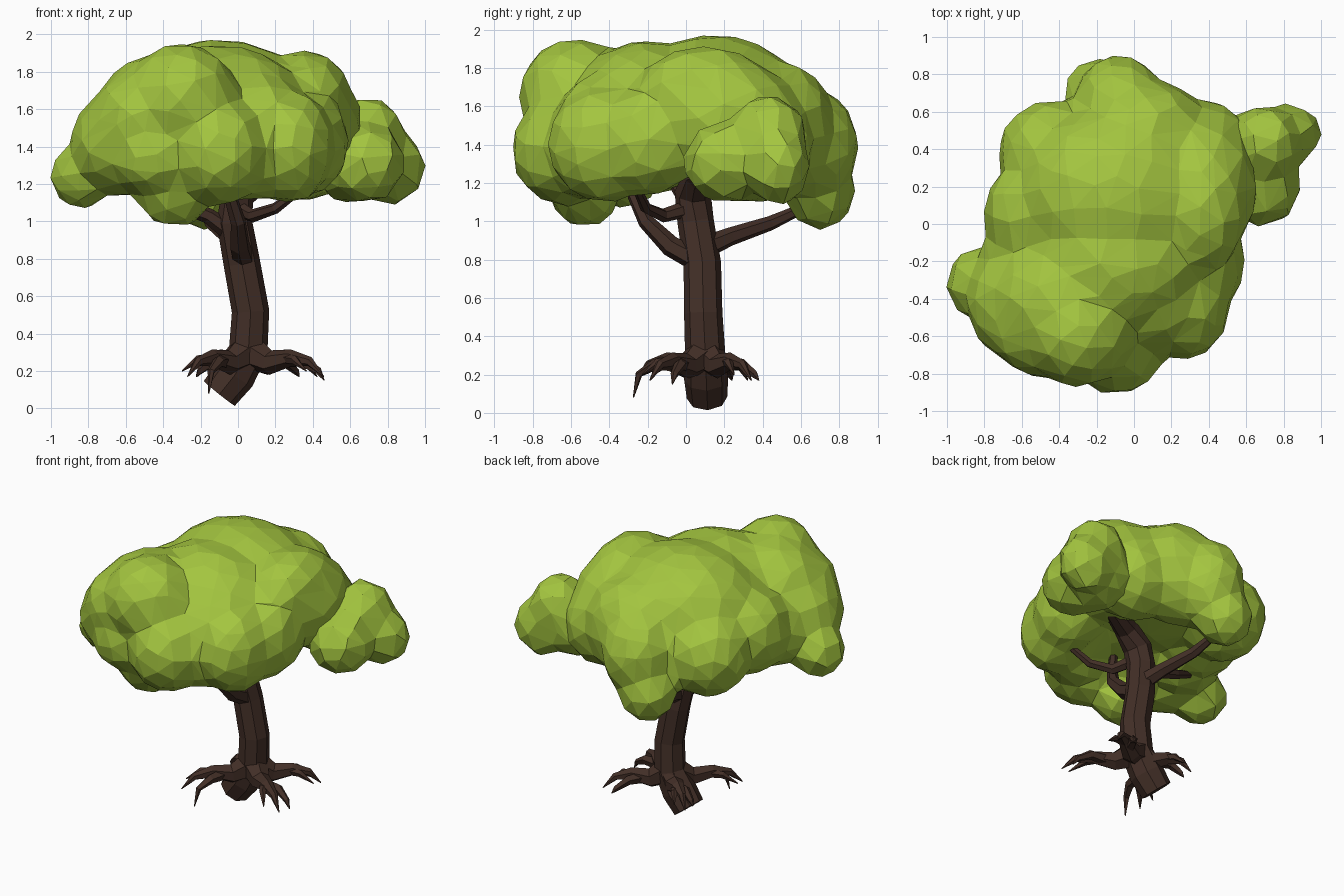
import bpy, bmesh, math, random
from mathutils import Vector, Matrix

if "Cube" in bpy.data.objects:
    bpy.data.objects.remove(bpy.data.objects["Cube"])

random.seed(4)


def material(name, rgb):
    m = bpy.data.materials.new(name)
    m.diffuse_color = (*rgb, 1)
    m.use_nodes = True
    m.node_tree.nodes["Principled BSDF"].inputs["Base Color"].default_value = m.diffuse_color
    return m


bark = material("bark", (0.055, 0.028, 0.02))
leaf = material("leaf", (0.37, 0.56, 0.05))


def add_object(name, bm, mat):
    bmesh.ops.recalc_face_normals(bm, faces=bm.faces)
    me = bpy.data.meshes.new(name)
    bm.to_mesh(me)
    bm.free()
    me.materials.append(mat)
    ob = bpy.data.objects.new(name, me)
    bpy.context.collection.objects.link(ob)
    return ob


def tube(bm, path, radii, sides, ref=(1, 0, 0)):
    """Faceted tapered limb along a path."""
    pts = [Vector(p) for p in path]
    ref = Vector(ref)
    rings = []
    for i, p in enumerate(pts):
        t = (pts[min(i + 1, len(pts) - 1)] - pts[max(i - 1, 0)]).normalized()
        u = (ref - t * ref.dot(t)).normalized()
        v = t.cross(u)
        ref = u
        rings.append([bm.verts.new(p + radii[i] * (u * math.cos(a) + v * math.sin(a)))
                      for a in (2 * math.pi * k / sides for k in range(sides))])
    for r0, r1 in zip(rings, rings[1:]):
        for k in range(sides):
            j = (k + 1) % sides
            bm.faces.new((r0[k], r0[j], r1[j], r1[k]))
    bm.faces.new(rings[0])
    bm.faces.new(rings[-1])


# Trunk with its bent, cut-off foot and the top bending to the right
bm = bmesh.new()
tube(bm, [(-.1, .11, .08), (-.02, .105, .18), (.055, .1, .31), (.067, .09, .52),
          (.02, .085, .78), (-.02, .05, 1.0), (0, .035, 1.15), (.13, .07, 1.24),
          (.5, .24, 1.3)],
     [.106, .115, .105, .1, .098, .095, .095, .08, .04], 8)
add_object("trunk", bm, bark)

# Branches
branches = {
    "front_branch": ([(.03, .05, .8), (.01, -.08, .87), (0, -.21, 1.0), (-.04, -.27, 1.13),
                      (-.08, -.3, 1.3)], [.06, .055, .042, .035, .025]),
    "front_right_branch": ([(0, .02, 1.07), (.08, -.12, 1.03), (.2, -.21, 1.07),
                            (.4, -.28, 1.22)], [.045, .036, .03, .018]),
    "back_branch": ([(.01, .09, .86), (-.05, .23, .92), (-.14, .44, .99),
                     (-.2, .68, 1.1)], [.06, .048, .038, .022]),
    "left_branch": ([(-.02, .05, .93), (-.16, .03, 1.03), (-.35, 0, 1.1),
                     (-.62, -.1, 1.24)], [.055, .042, .034, .02]),
}
for name, (path, radii) in branches.items():
    bm = bmesh.new()
    tube(bm, path, radii, 6, (0, 0, 1))
    add_object(name, bm, bark)

# Roots: one arched arm per corner, each splitting into pointed toes
# (tip x, tip y, height of the side toe)
tips = {"front_left_root": (-.28, -.25, .08), "front_right_root": (.45, -.2, .15),
        "back_right_root": (.43, .33, .17), "back_left_root": (-.21, .33, .17)}
for name, (tx, ty, toe) in tips.items():
    bm = bmesh.new()
    base = Vector((.055, .1, 0))
    d = Vector((tx, ty, 0)) - base
    side = Vector((-d.y, d.x, 0))

    def at(f, s, z):
        p = base + d * f + side * s
        return (p.x, p.y, z)

    tube(bm, [at(.05, 0, .3), at(.3, 0, .245), at(.58, 0, .27), at(.82, .02, .25),
              at(1, .03, .17)], [.095, .066, .045, .026, .003], 6, (0, 0, 1))
    tube(bm, [at(.4, 0, .25), at(.62, .14, .25), at(.8, .2, .2), at(.86, .22, toe)],
         [.042, .032, .02, .003], 5, (0, 0, 1))
    tube(bm, [at(.5, 0, .265), at(.7, -.1, .26), at(.9, -.15, .2)],
         [.034, .024, .003], 5, (0, 0, 1))
    add_object(name, bm, bark)


def foliage(name, blobs, ratio):
    """Ellipsoids fused into one lumpy shell and reduced to flat facets."""
    bm = bmesh.new()
    for c, r in blobs:
        turn = Matrix.Rotation(random.uniform(0, 6.28), 4, 'Z')
        ball = bmesh.ops.create_icosphere(bm, subdivisions=3, radius=1.0, matrix=turn)
        bmesh.ops.scale(bm, vec=Vector(r) + Vector((.015, .015, .015)), verts=ball["verts"])
        bmesh.ops.translate(bm, vec=c, verts=ball["verts"])
    ob = add_object(name, bm, leaf)
    fuse = ob.modifiers.new("fuse", 'REMESH')
    fuse.mode = 'VOXEL'
    fuse.voxel_size = 0.04
    soft = ob.modifiers.new("soften", 'SMOOTH')
    soft.factor, soft.iterations = 0.5, 6
    low = ob.modifiers.new("facets", 'DECIMATE')
    low.ratio = ratio


# Crown: one lumpy mass
foliage("crown", [
    # middle and back
    ((-.1, .15, 1.6), (.5, .46, .36)),
    ((-.1, -.2, 1.6), (.45, .36, .33)),
    ((.32, .2, 1.53), (.33, .38, .31)),
    ((.36, .1, 1.67), (.23, .34, .23)),
    ((.35, .4, 1.4), (.28, .25, .28)),
    ((.05, .5, 1.48), (.34, .26, .34)),
    ((-.08, .63, 1.4), (.23, .26, .29)),
    ((-.18, .7, 1.16), (.18, .17, .19)),
    ((-.44, .38, 1.39), (.27, .27, .28)),
    ((-.53, .05, 1.45), (.26, .28, .28)),
    # left and front, with the drooping lobes
    ((-.56, -.16, 1.4), (.24, .22, .25)),
    ((-.35, -.42, 1.54), (.42, .36, .36)),
    ((-.3, -.58, 1.66), (.28, .28, .28)),
    ((-.5, -.52, 1.55), (.28, .28, .25)),
    ((-.1, -.64, 1.37), (.25, .26, .27)),
    ((-.63, -.42, 1.42), (.25, .29, .27)),
    ((-.84, -.32, 1.24), (.15, .17, .16)),
    ((-.34, -.53, 1.15), (.19, .17, .17)),
    ((-.45, -.62, 1.35), (.22, .2, .2)),
    # front right
    ((.28, -.42, 1.4), (.22, .29, .29)),
    ((.36, -.2, 1.42), (.22, .27, .27)),
    ((.12, -.36, 1.5), (.25, .32, .28)),
    ((.08, -.5, 1.31), (.2, .2, .19)),
], 0.065)

# Clump standing out to the right
foliage("right_clump", [
    ((.81, .48, 1.29), (.18, .15, .19)),
    ((.7, .43, 1.44), (.18, .19, .21)),
    ((.68, .2, 1.31), (.2, .2, .2)),
    ((.6, .35, 1.33), (.2, .24, .22)),
], 0.07)
